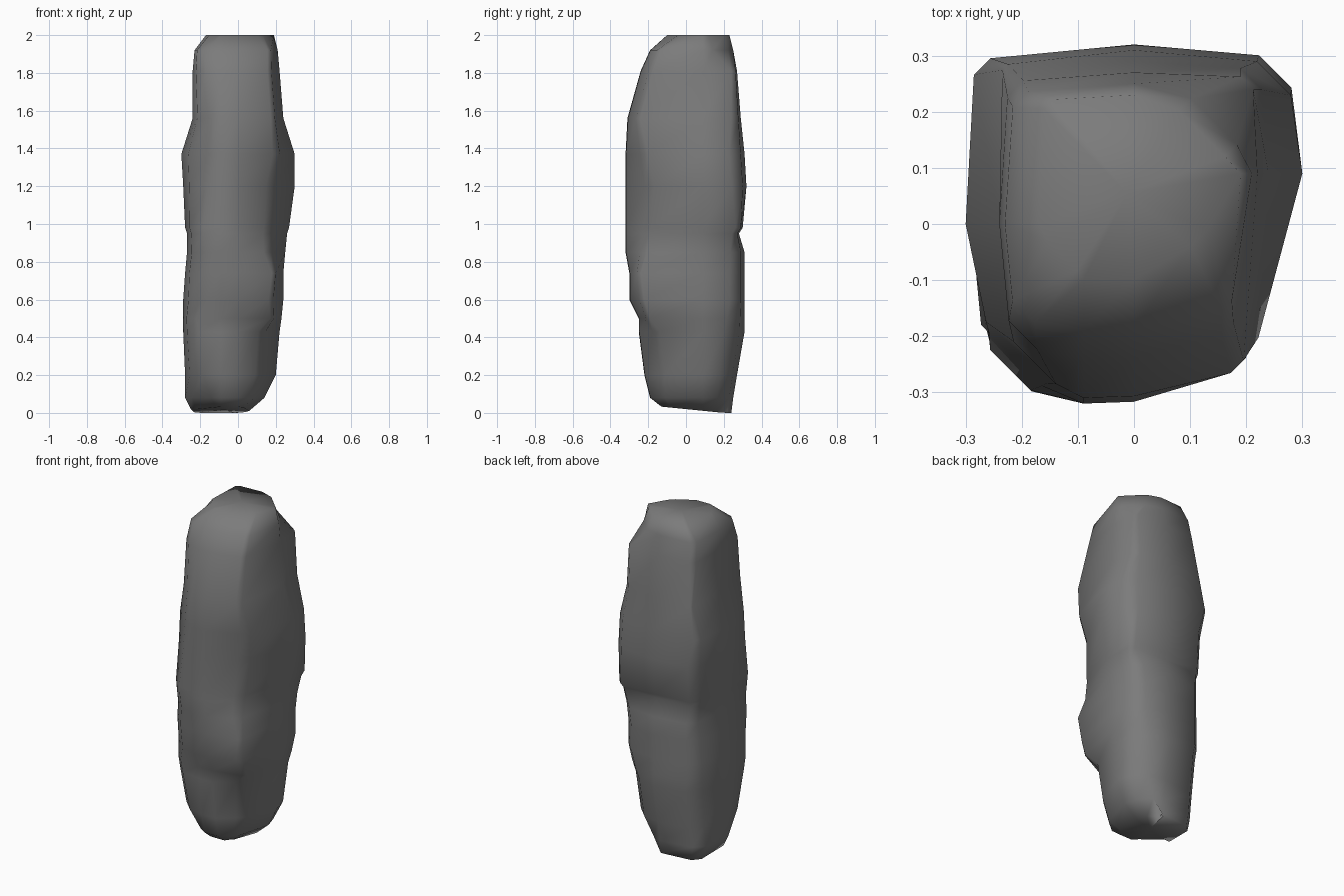
import bpy
import bmesh
from mathutils import Vector

default_cube = bpy.data.objects.get("Cube")
if default_cube:
    bpy.data.objects.remove(default_cube, do_unlink=True)

# Stone colour
stone = bpy.data.materials.new("dark grey stone")
stone.use_nodes = True
colour = (0.2, 0.2, 0.2, 1)
stone.diffuse_color = colour
shader = stone.node_tree.nodes["Principled BSDF"]
shader.inputs["Base Color"].default_value = colour
shader.inputs["Roughness"].default_value = 0.9

# Rings: height, extents (left, right, front, back), then how far each
# corner reaches diagonally (front left, front right, back right, back left)
RINGS = [
    (0, -.25, .06, -.13, .24, .15, .08, .14, .29),
    (.08, -.28, .14, -.19, .25, .21, .14, .2, .3),
    (.2, -.28, .2, -.22, .27, .27, .17, .25, .31),
    (.43, -.29, .22, -.25, .31, .31, .2, .28, .33),
    (.5, -.29, .23, -.25, .31, .32, .27, .3, .34),
    (.6, -.29, .24, -.3, .31, .32, .29, .32, .34),
    (.74, -.28, .24, -.3, .31, .33, .31, .32, .34),
    (.85, -.27, .25, -.32, .31, .33, .27, .33, .34),
    (.95, -.27, .26, -.32, .28, .34, .26, .35, .34),
    (.98, -.28, .27, -.32, .3, .34, .26, .37, .35),
    (1.2, -.29, .3, -.32, .32, .32, .26, .37, .36),
    (1.37, -.3, .3, -.32, .31, .31, .3, .36, .39),
    (1.56, -.24, .24, -.31, .29, .3, .31, .33, .36),
    (1.81, -.24, .22, -.24, .27, .28, .25, .32, .32),
    (1.92, -.23, .21, -.19, .25, .25, .22, .23, .3),
    (2, -.17, .19, -.1, .23, .13, .1, .2, .26),
]
DIAGONAL = 2 ** .5


def chamfer(x, y, reach, bluntness):
    """Two points on a cut across the corner (x, y), horizontal end last."""
    sx = 1 if x > 0 else -1
    sy = 1 if y > 0 else -1
    inset = max(0, (abs(x) + abs(y)) / DIAGONAL - reach) / DIAGONAL
    near, far = inset * (1 - bluntness), inset * (1 + bluntness)
    on_side = (x - sx * near, y - sy * far)
    on_end = (x - sx * far, y - sy * near)
    return [on_side, on_end]


def ring_outline(left, right, front, back, fl, fr, br, bl):
    """Walk round the pillar from its left face, by way of the front."""
    points = [(left, 0)]
    points += chamfer(left, front, fl, .6)
    points += [(-.09, front), (0, front * .99)]
    points += reversed(chamfer(right, front, fr, .2))
    points.append((right, .09))
    points += chamfer(right, back, br, .6)
    points.append((0, back))
    points += reversed(chamfer(left, back, bl, .5))
    return points


def build_pillar():
    bm = bmesh.new()
    rings = []
    for height, *shape in RINGS:
        ring = []
        for x, y in ring_outline(*shape):
            # Underside lifts towards the front
            z = height if height else max(0, .02 - y * .1)
            ring.append(bm.verts.new((x, y, z)))
        rings.append(ring)
    count = len(rings[0])

    # Side walls
    for lower, upper in zip(rings, rings[1:]):
        for i in range(count):
            j = (i + 1) % count
            bm.faces.new((lower[i], lower[j], upper[j], upper[i]))

    # Top and underside
    for ring in (rings[0], rings[-1]):
        middle = sum((v.co for v in ring), Vector()) / count
        hub = bm.verts.new(middle)
        for i in range(count):
            bm.faces.new((ring[i], ring[(i + 1) % count], hub))

    bmesh.ops.recalc_face_normals(bm, faces=bm.faces)
    mesh = bpy.data.meshes.new("stone_pillar")
    bm.to_mesh(mesh)
    bm.free()
    mesh.materials.append(stone)
    mesh.shade_smooth()
    pillar = bpy.data.objects.new("stone_pillar", mesh)
    bpy.context.collection.objects.link(pillar)


build_pillar()
